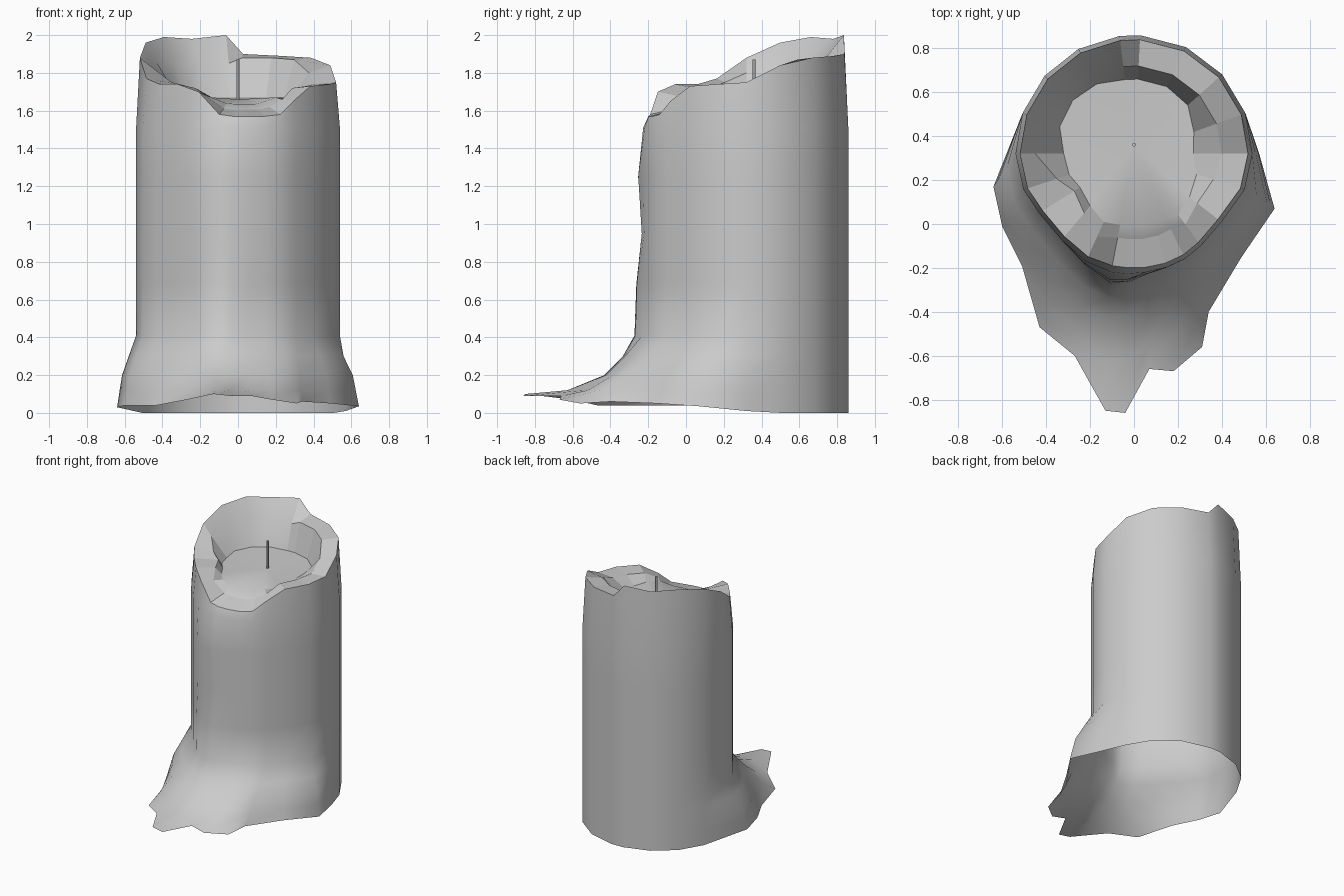
import bpy, bmesh, math
from mathutils import Vector

if "Cube" in bpy.data.objects:
    bpy.data.objects.remove(bpy.data.objects["Cube"])

CY = 0.32  # axis of the candle in y

# angle from the front (towards +x), rim height, lip width, lip height, pool radius
COLUMNS = [
    (-3, 1.57, .13, 1.605, .33), (6, 1.57, .13, 1.605, .33),
    (16, 1.57, .13, 1.605, .33), (26, 1.58, .13, 1.62, .33),
    (36, 1.65, .10, 1.66, .34), (52, 1.73, .12, 1.72, .32),
    (72, 1.74, .13, 1.73, .30), (90, 1.75, .12, 1.74, .27),
    (110, 1.84, .12, 1.80, .29), (132, 1.88, .12, 1.87, .33),
    (154, 1.89, .12, 1.88, .34), (177, 1.90, .12, 1.88, .34),
    (187, 2.00, .12, 1.85, .34), (208, 1.98, .08, 1.86, .36),
    (229, 1.99, .07, 1.86, .37), (250, 1.96, .06, 1.86, .36),
    (270, 1.88, .07, 1.80, .32), (288, 1.77, .14, 1.75, .31),
    (302, 1.74, .17, 1.73, .29), (320, 1.74, .14, 1.72, .31),
    (336, 1.70, .10, 1.68, .34), (349, 1.58, .13, 1.61, .33)]

# foot of the melted skirt, by column index
FOOT = [
    (-.04, -.86, .09), (.07, -.66, .09), (.18, -.67, .07),
    (.31, -.56, .05), (.34, -.40, .06), (.49, -.15, .05),
    (.64, .07, .035), (.57, .32, .01)]
FOOT_LEFT = [
    (-.64, .17, .03), (-.60, -.01, .04), (-.51, -.19, .04),
    (-.43, -.47, .04), (-.27, -.60, .07), (-.13, -.85, .10)]
feet = dict(enumerate(FOOT))
feet.update(enumerate(FOOT_LEFT, 16))


def polar(angle, r, z):
    a = math.radians(angle)
    return Vector((r * math.sin(a), CY - r * math.cos(a), z))


def body_radius(angle, drip=0.0):
    a = (angle + 180) % 360 - 180
    flat = .035 * math.exp(-((abs(a) - 50) / 20) ** 2)
    return .54 - flat + drip * math.exp(-((a + 10) / 13) ** 2)


def column(i):
    """Points of one vertical strip, from foot to pool."""
    angle, rim, lip, lip_z, pool = COLUMNS[i]
    top = polar(angle, body_radius(angle, .065), .41)
    foot = feet[i] if i in feet else polar(angle, body_radius(angle), 0)
    foot = Vector(foot)
    reach = min((foot - top).xy.length / .6, 1)
    pts = [foot]
    # flared skirt
    for z, side, front in ((.12, .98, .60), (.20, .95, .25), (.30, .52, .09)):
        p = top.lerp(foot, side + (front - side) * reach)
        p.z = z
        pts.append(p)
    pts.append(top)
    # wall with a front drip
    for z, drip in ((.68, .055), (.95, .02), (1.25, .045), (1.51, .01)):
        pts.append(polar(angle, body_radius(angle, drip), z))
    # rim, lip and hollow
    r = body_radius(angle) - .02
    pts.append(polar(angle, r, rim))
    pts.append(polar(angle, r - lip, lip_z))
    pts.append(polar(angle, pool, min(1.67, lip_z + .03)))
    return pts


# candle wax shell, open underneath
bm = bmesh.new()
strips = [[bm.verts.new(p) for p in column(i)] for i in range(len(COLUMNS))]
centre = bm.verts.new((0, .36, 1.66))
for a, b in zip(strips, strips[1:] + strips[:1]):
    for j in range(len(a) - 1):
        bm.faces.new((a[j], b[j], b[j + 1], a[j + 1]))
    bm.faces.new((a[-1], b[-1], centre))
mesh = bpy.data.meshes.new("candle_wax")
bm.to_mesh(mesh)
bm.free()
wax = bpy.data.objects.new("candle_wax", mesh)
bpy.context.collection.objects.link(wax)
bpy.context.view_layer.objects.active = wax
wax.select_set(True)
bpy.ops.object.shade_smooth_by_angle(angle=math.radians(50))

# crisp facets on the lip, except the smooth scoop at the back left
ROWS = len(strips[0])
for poly in mesh.polygons:
    col, row = divmod(poly.index, ROWS)
    if row == ROWS - 3 and not 12 <= col <= 15:
        poly.use_smooth = False
    elif row == ROWS - 2 and not 12 <= col <= 15 and 4 <= col <= 20:
        poly.use_smooth = False

# wick
bpy.ops.mesh.primitive_cylinder_add(vertices=6, radius=.009, depth=.21,
                                    location=(0, .36, 1.765))
bpy.context.object.name = "wick"
